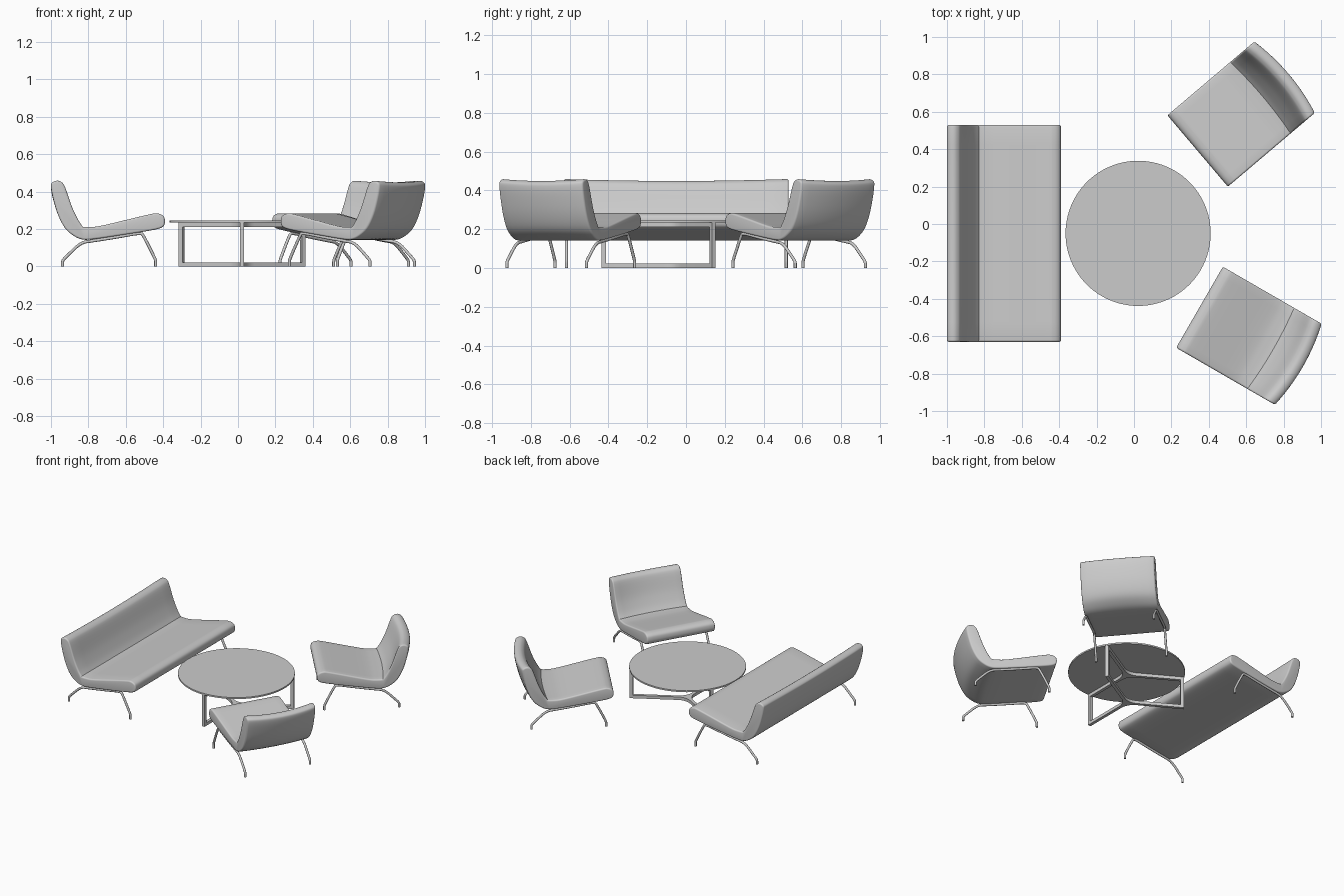
import bpy, bmesh, math
from mathutils import Vector, Matrix

if "Cube" in bpy.data.objects:
    bpy.data.objects.remove(bpy.data.objects["Cube"])

# Seat shell side profile: (depth from front edge, height), starting at the sharp crease
PROFILE = [(.44, .212), (.465, .25), (.498, .32), (.535, .425), (.555, .452), (.578, .459), (.602, .45),
           (.61, .43), (.6, .37), (.573, .278), (.535, .205), (.49, .165), (.444, .145), (.39, .145),
           (.25, .165), (.08, .192), (.02, .207), (.003, .225), (.001, .25), (.01, .271), (.04, .283),
           (.09, .277), (.33, .22), (.4, .211)]


def catmull(pts, n=4):
    """Smooth closed profile that stays sharp at its first point."""
    p = [Vector(q) for q in pts] + [Vector(pts[0])]
    out = []
    for i in range(len(p) - 1):
        a, b, c, d = p[max(i - 1, 0)], p[i], p[i + 1], p[min(i + 2, len(p) - 1)]
        for k in range(n):
            t = k / n
            out.append(.5 * (2 * b + (c - a) * t + (2 * a - 5 * b + 4 * c - d) * t * t
                             + (3 * b - a - 3 * c + d) * t ** 3))
    return out


def finish(name, bm, mat=Matrix(), angle=35):
    bmesh.ops.recalc_face_normals(bm, faces=bm.faces)
    me = bpy.data.meshes.new(name)
    bm.to_mesh(me)
    bm.free()
    ob = bpy.data.objects.new(name, me)
    ob.matrix_world = mat
    bpy.context.collection.objects.link(ob)
    bpy.ops.object.select_all(action='DESELECT')
    ob.select_set(True)
    bpy.context.view_layer.objects.active = ob
    bpy.ops.object.shade_smooth_by_angle(angle=math.radians(angle))
    return ob


def shell(name, width, bulge, mat):
    """Padded one-piece seat and back with rounded side edges."""
    prof = catmull(PROFILE)
    n = len(prof)
    inward = []
    for i in range(n):
        t = (prof[(i + 1) % n] - prof[i - 1]).normalized()
        inward.append(Vector((-t.y, t.x)))
    area = sum(prof[i].x * prof[(i + 1) % n].y - prof[(i + 1) % n].x * prof[i].y for i in range(n))
    sign = 1 if area > 0 else -1
    h, r = width / 2, .01
    edge = [(h - r + r * math.sin(a), r * (1 - math.cos(a))) for a in (math.pi / 2 * k / 4 for k in range(5))]
    stations = [(-w, o) for w, o in reversed(edge)]
    stations += [((h - r) * (k / 6 - 1), 0) for k in range(1, 12)] + edge
    bm = bmesh.new()
    rings = []
    for w, o in stations:
        ring = []
        mid = 1 - (w / h) ** 2
        for p, v in zip(prof, inward):
            q = p + v * o * sign
            s = min(max((q.x - .33) / .22, 0), 1)
            s = s * s * (3 - 2 * s)
            z = q.y - .01 * mid * min(max((q.y - .28) / .17, 0), 1)
            ring.append(bm.verts.new((q.x + s * (bulge * mid), w, z)))
        rings.append(ring)
    for a, b in zip(rings, rings[1:]):
        for i in range(n):
            j = (i + 1) % n
            bm.faces.new((a[i], a[j], b[j], b[i]))
    bm.faces.new(rings[0])
    bm.faces.new(rings[-1])
    finish(name, bm, mat)


def tube(name, pts, radius, mat):
    """Round bent rod with softened corners."""
    p = [Vector(q) for q in pts]
    for _ in range(3):
        new = [p[0]]
        for a, b in zip(p, p[1:]):
            new += [a.lerp(b, .25), a.lerp(b, .75)]
        p = new + [p[-1]]
    bm = bmesh.new()
    rings = []
    for i, c in enumerate(p):
        t = (p[min(i + 1, len(p) - 1)] - p[max(i - 1, 0)]).normalized()
        side = Vector((0, 1, 0))
        up = t.cross(side)
        rings.append([bm.verts.new(c + radius * (math.cos(k * math.pi / 6) * side + math.sin(k * math.pi / 6) * up))
                      for k in range(12)])
    for a, b in zip(rings, rings[1:]):
        for k in range(12):
            bm.faces.new((a[k], a[(k + 1) % 12], b[(k + 1) % 12], b[k]))
    bm.faces.new(rings[0])
    bm.faces.new(rings[-1])
    finish(name, bm, mat)


def seat(name, front, angle, width, bulge):
    mat = Matrix.Translation((*front, 0)) @ Matrix.Rotation(math.radians(angle), 4, 'Z')
    shell(name + "_seat_and_back", width, bulge, mat)
    # One bent rod per side forms the front and rear leg
    for label, w in (("left", 1), ("right", -1)):
        y = w * (width / 2 - .013)
        path = [(.548, 0), (.548, .016), (.548, .032), (.52, .06), (.45, .128), (.39, .136),
                (.25, .158), (.13, .18), (.115, .165), (.055, .045), (.05, .03), (.05, .015), (.05, 0)]
        tube(f"{name}_{label}_leg_rod", [(d, y, z) for d, z in path], .008, mat)


seat("sofa", (-.39, -.05), 180, 1.16, 0)
seat("rear_chair", (.34, .39), 40.3, .5, .028)
seat("front_chair", (.35, -.445), -30, .5, .028)

# Round table top
TABLE = Matrix.Translation((.022, -.05, 0))
bm = bmesh.new()
bmesh.ops.create_cone(bm, cap_ends=True, segments=96, radius1=.388, radius2=.388, depth=.011,
                      matrix=Matrix.Translation((0, 0, .24)))
finish("table_top", bm, TABLE)


# Three-armed base stars, with curved joints between the arms
def star(name, z0, z1, R=.385, h=.011, t=.07):
    pts = []
    for i in range(3):
        a, b = (math.radians(-90 + 120 * k) for k in (i, i + 1))
        u, v = Vector((math.cos(a), math.sin(a))), Vector((math.cos(b), math.sin(b)))
        nu, nv = Vector((-u.y, u.x)), Vector((v.y, -v.x))
        corner = (u + v) * (h / math.sin(math.radians(60)))
        s, e = u * t + nu * h, v * t + nv * h
        pts += [u * R - nu * h, u * R + nu * h]
        pts += [s * (1 - k) ** 2 + corner * 2 * k * (1 - k) + e * k * k for k in (j / 8 for j in range(9))]
    bm = bmesh.new()
    f = bm.faces.new([bm.verts.new((p.x, p.y, z0)) for p in pts])
    ext = bmesh.ops.extrude_face_region(bm, geom=[f])
    bmesh.ops.translate(bm, vec=(0, 0, z1 - z0),
                        verts=[g for g in ext['geom'] if isinstance(g, bmesh.types.BMVert)])
    finish(name, bm, TABLE)


star("table_floor_frame", 0, .022)
star("table_upper_frame", .212, .2345)

# Table uprights
for i in range(3):
    bm = bmesh.new()
    bmesh.ops.create_cube(bm, size=1, matrix=Matrix.Rotation(math.radians(-90 + 120 * i), 4, 'Z')
                          @ Matrix.Translation((.374, 0, .117)) @ Matrix.Diagonal((.022, .022, .2, 1)))
    finish(f"table_upright_{i + 1}", bm, TABLE)
